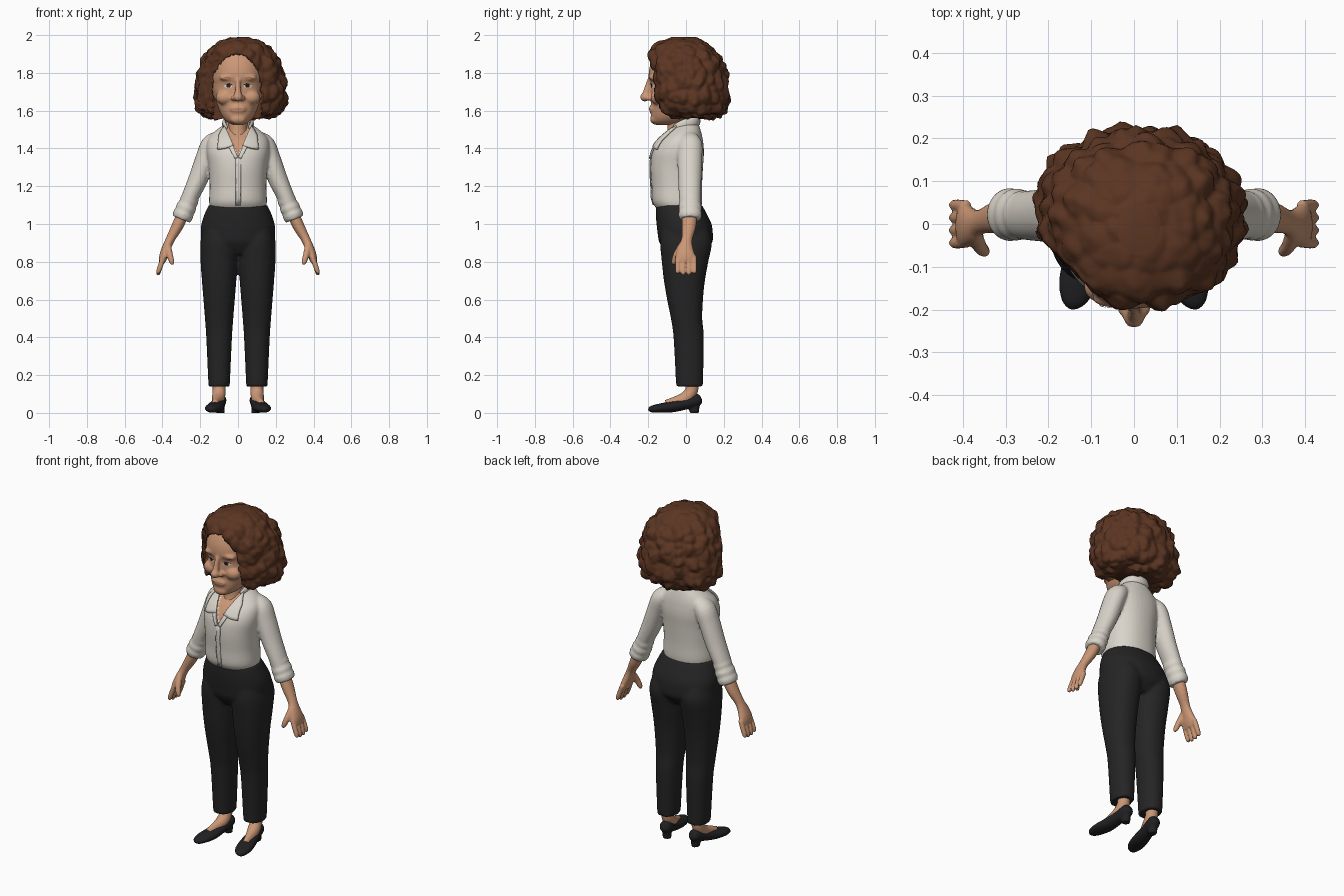
import bpy, bmesh, math
from mathutils import Vector, noise
from mathutils.bvhtree import BVHTree

if "Cube" in bpy.data.objects:
    bpy.data.objects.remove(bpy.data.objects["Cube"])

Z, Y = Vector((0, 0, 1)), Vector((0, 1, 0))


def material(name, rgb):
    m = bpy.data.materials.new(name)
    m.diffuse_color = (*rgb, 1)
    m.use_nodes = True
    m.node_tree.nodes["Principled BSDF"].inputs["Base Color"].default_value = m.diffuse_color
    return m


SKIN = material("skin", (0.60, 0.31, 0.18))
SHIRT = material("cream_cotton", (0.70, 0.66, 0.59))
HAIR = material("brown_hair", (0.105, 0.036, 0.016))
CLOTH = material("black_cloth", (0.018, 0.018, 0.019))
SHOE = material("black_leather", (0.015, 0.015, 0.017))
WHITE = material("eye_white", (0.70, 0.66, 0.60))
DARK = material("dark_iris", (0.02, 0.013, 0.01))
LIP = material("lips", (0.50, 0.22, 0.14))
BROW = material("brow", (0.36, 0.17, 0.09))


def smooth_rows(rows, sub):
    """Catmull-Rom interpolation of rows of numbers."""
    out = []
    for i in range(len(rows) - 1):
        a, b, c, d = (rows[min(max(i + k, 0), len(rows) - 1)] for k in (-1, 0, 1, 2))
        for s in range(sub):
            t = s / sub
            out.append([q + 0.5 * t * (r - p + t * (2*p - 5*q + 4*r - w + t * (3*(q - r) + w - p)))
                        for p, q, r, w in zip(a, b, c, d)])
    return out + [list(rows[-1])]


def skin_rings(bm, rings):
    vs = [[bm.verts.new(p) for p in ring] for ring in rings]
    n = len(vs[0])
    for a, b in zip(vs, vs[1:]):
        for i in range(n):
            bm.faces.new((a[i], a[(i+1) % n], b[(i+1) % n], b[i]))
    bm.faces.new(vs[0])
    bm.faces.new(vs[-1])


def loft(bm, rows, cx=0.0, n=40, sub=5, p=2.0):
    """Stack of level rings; each row is height, half width, front y, back y."""
    rings = []
    for z, rx, yf, yb in smooth_rows(rows, sub):
        ring = []
        for i in range(n):
            a = math.tau * i / n
            c, s = math.cos(a), math.sin(a)
            ring.append((cx + rx * math.copysign(abs(c) ** (2/p), c),
                         (yf + yb) / 2 + (yb - yf) / 2 * math.copysign(abs(s) ** (2/p), s), z))
        rings.append(ring)
    skin_rings(bm, rings)


def tube(bm, rows, side=1, ref=Y, n=20, sub=4):
    """Swept oval; each row is x, y, z, side radius, radius toward ref."""
    rows = [(side * r[0], *r[1:]) for r in smooth_rows(rows, sub)]
    pts = [Vector(r[:3]) for r in rows]
    rings = []
    for i, r in enumerate(rows):
        t = (pts[min(i + 1, len(pts) - 1)] - pts[max(i - 1, 0)]).normalized()
        u = t.cross(ref).normalized()
        v = u.cross(t)
        rings.append([pts[i] + u * r[3] * math.cos(math.tau*k/n) + v * r[4] * math.sin(math.tau*k/n)
                      for k in range(n)])
    skin_rings(bm, rings)


def ball(bm, c, r):
    vs = bmesh.ops.create_uvsphere(bm, u_segments=20, v_segments=12, radius=1)["verts"]
    for v in vs:
        v.co = Vector([c[k] + v.co[k] * r[k] for k in range(3)])


def finish(bm, name, mat, voxel=0, relax=3):
    """Make the object; with a voxel size its overlapping parts are fused."""
    bmesh.ops.recalc_face_normals(bm, faces=bm.faces)
    me = bpy.data.meshes.new(name)
    bm.to_mesh(me)
    bm.free()
    ob = bpy.data.objects.new(name, me)
    bpy.context.collection.objects.link(ob)
    if voxel:
        m = ob.modifiers.new("fuse", "REMESH")
        m.mode, m.voxel_size = "VOXEL", voxel
        s = ob.modifiers.new("relax", "SMOOTH")
        s.factor, s.iterations = 0.5, relax
        dg = bpy.context.evaluated_depsgraph_get()
        fused = bpy.data.meshes.new_from_object(ob.evaluated_get(dg))
        ob.modifiers.clear()
        ob.data = fused
    ob.data.materials.clear()
    ob.data.materials.append(mat)
    for f in ob.data.polygons:
        f.use_smooth = True
    return ob


def tree(ob):
    return BVHTree.FromPolygons([v.co.copy() for v in ob.data.vertices],
                                [tuple(f.vertices) for f in ob.data.polygons])


def plate(name, bvh, outline, mat, off, thick=0.0):
    """Thin piece with an x,z outline laid on the front of a surface."""
    pts = []
    for a, b in zip(outline, outline[1:] + outline[:1]):
        pts += [Vector(a).lerp(Vector(b), k / 3) for k in range(3)]
    mid = sum(pts, Vector((0, 0))) / len(pts)
    bm = bmesh.new()
    rings = []
    for k in (0.04, 0.35, 0.7, 1.0):
        ring = []
        for q in pts:
            x, z = mid.lerp(q, k)
            hit = bvh.ray_cast(Vector((x, -1, z)), Y)[0]
            ring.append((x, (hit.y if hit else -0.05) - off, z))
        rings.append([bm.verts.new(p) for p in ring])
    n = len(pts)
    for a, b in zip(rings, rings[1:]):
        for i in range(n):
            bm.faces.new((a[i], a[(i+1) % n], b[(i+1) % n], b[i]))
    bm.faces.new(rings[0])
    ob = finish(bm, name, mat)
    if thick:
        m = ob.modifiers.new("thickness", "SOLIDIFY")
        m.thickness, m.offset = thick, 0


def oval(x, z, rx, rz, n=8):
    return [(x + rx * math.cos(math.tau*k/n), z + rz * math.sin(math.tau*k/n)) for k in range(n)]


# Trousers: hips fused with two tapering legs
bm = bmesh.new()
loft(bm, [(.84, .12, -.10, .09), (.90, .185, -.14, .138), (.95, .196, -.15, .142), (1.0, .194, -.156, .135),
          (1.05, .178, -.160, .112), (1.10, .155, -.160, .085)], p=2.2)
for s in (1, -1):
    loft(bm, [(.14, .054, -.05, .088), (.16, .057, -.053, .09), (.4, .068, -.066, .094), (.5, .075, -.08, .086),
              (.6, .083, -.1, .09), (.7, .091, -.117, .1), (.8, .098, -.128, .118),
              (.9, .099, -.137, .137), (.97, .085, -.13, .12)], cx=.1 * s, p=2.2)
finish(bm, "trousers", CLOTH, .009)

# Blouse: torso, sleeves and rolled cuffs
bm = bmesh.new()
loft(bm, [(1.08, .145, -.155, .08), (1.12, .153, -.178, .085), (1.2, .15, -.182, .085), (1.3, .155, -.188, .09),
          (1.38, .166, -.178, .095), (1.44, .162, -.145, .09), (1.48, .135, -.105, .082),
          (1.52, .085, -.065, .07), (1.54, .062, -.05, .06)], p=2.2)
for s in (1, -1):
    tube(bm, [(.10, .015, 1.455, .04, .05), (.14, .02, 1.42, .055, .066), (.17, .02, 1.35, .054, .066),
              (.21, .02, 1.24, .052, .062), (.25, .02, 1.15, .046, .058), (.285, .02, 1.06, .044, .052)], s)
    for x, z, r in ((.258, 1.125, .05), (.275, 1.085, .054), (.29, 1.05, .055)):
        tube(bm, [(x - .010, .022, z + .025, r - .008, r), (x, .022, z, r, r + .008),
                  (x + .010, .022, z - .025, r - .006, r)], s)
blouse = finish(bm, "blouse", SHIRT, .008, 2)
blouse_tree = tree(blouse)

# Open neckline: skin-coloured V sunk into the blouse
blouse.data.materials.append(SKIN)
in_v = lambda c: c.y < -.02 and 1.36 < c.z < 1.58 and abs(c.x) < (c.z - 1.36) * .42
for f in blouse.data.polygons:
    f.material_index = int(in_v(f.center))
for v in blouse.data.vertices:
    if in_v(v.co):
        v.co.y += .01

# Collar, lapels and button placket
for s, tag in ((1, "left"), (-1, "right")):
    plate("lapel_" + tag, blouse_tree, [(.072 * s, 1.522), (.05 * s, 1.475), (.024 * s, 1.415), (.07 * s, 1.40),
          (.108 * s, 1.395), (.10 * s, 1.47)], SHIRT, .010, .012)
    plate("neck_edge_" + tag, blouse_tree, [(.034 * s, 1.43), (.0, 1.352), (.016 * s, 1.345), (.056 * s, 1.42)],
          SHIRT, .006, .01)
plate("placket", blouse_tree, [(-.012, 1.10), (.014, 1.10), (.014, 1.36), (-.012, 1.36)], SHIRT, .004, .006)
bm = bmesh.new()
tube(bm, [(.064, -.06, 1.505, .009, .02), (.074, -.01, 1.53, .01, .024), (.055, .045, 1.542, .01, .024),
          (0, .066, 1.545, .01, .024), (-.055, .045, 1.542, .01, .024), (-.074, -.01, 1.53, .01, .024),
          (-.064, -.06, 1.505, .009, .02)], ref=Z)
finish(bm, "collar", SHIRT)

# Neck
bm = bmesh.new()
loft(bm, [(1.42, .06, -.12, .03), (1.48, .054, -.102, .03), (1.53, .05, -.096, .035), (1.6, .052, -.09, .045)])
finish(bm, "neck", SKIN)

# Forearms and hands
for s, tag in ((1, "left"), (-1, "right")):
    bm = bmesh.new()
    tube(bm, [(.28, .02, 1.08, .032, .04), (.32, .016, .99, .031, .038), (.358, .005, .92, .024, .029),
              (.38, -.003, .87, .024, .042), (.394, -.003, .83, .023, .052), (.402, -.002, .80, .017, .05)], s)
    for i in range(4):
        y = -.042 + .028 * i
        tip = .725 + .008 * abs(i - 1.5)
        tube(bm, [(.392, y, .83, .014, .014), (.412, y * 1.05, .775, .014, .014),
                  (.422, y * 1.05, tip + .01, .012, .012), (.424, y * 1.05, tip, .006, .006)], s, n=12)
    tube(bm, [(.372, -.02, .89, .018, .018), (.362, -.05, .84, .017, .017), (.350, -.064, .80, .014, .014),
              (.345, -.066, .785, .007, .007)], s, n=12)
    finish(bm, "hand_" + tag, SKIN, .006, 2)

    # Feet and low-heeled pumps
    bm = bmesh.new()
    tube(bm, [(.10, .03, .18, .034, .034), (.10, .03, .12, .034, .034), (.104, .0, .08, .034, .034),
              (.114, -.05, .052, .036, .026), (.124, -.10, .036, .034, .02)], s, ref=Vector((1, 0, 0)))
    finish(bm, "foot_" + tag, SKIN)
    bm = bmesh.new()
    tube(bm, [(.092, .080, .078, .016, .018), (.095, .060, .070, .034, .034), (.104, .0, .050, .038, .032),
              (.118, -.08, .032, .046, .030), (.132, -.14, .025, .045, .024), (.142, -.182, .020, .029, .018),
              (.145, -.200, .018, .008, .007)], s, ref=Z)
    loft(bm, [(0, .024, .018, .068), (.03, .025, .016, .072), (.07, .03, .01, .078)], cx=.095 * s, n=20)
    finish(bm, "shoe_" + tag, SHOE, .006, 2)

# Head with nose, cheeks, brow, lips, chin and ears
bm = bmesh.new()
loft(bm, [(1.525, .03, -.165, -.05), (1.545, .064, -.180, 0), (1.58, .09, -.186, .04), (1.64, .113, -.184, .07),
          (1.70, .131, -.187, .1), (1.74, .136, -.186, .1), (1.78, .138, -.198, .1), (1.84, .132, -.190, .1),
          (1.90, .11, -.16, .09), (1.95, .06, -.10, .05)], p=2.15)
tube(bm, [(0, -.19, 1.765, .014, .012), (0, -.205, 1.72, .016, .014), (0, -.213, 1.675, .022, .022)],
     ref=Vector((1, 0, 0)))
ball(bm, (0, -.218, 1.672), (.025, .025, .024))
ball(bm, (0, -.182, 1.608), (.042, .014, .022))
ball(bm, (0, -.168, 1.555), (.042, .022, .026))
for s in (1, -1):
    ball(bm, (.022 * s, -.197, 1.667), (.017, .02, .015))
    ball(bm, (.068 * s, -.145, 1.67), (.05, .042, .04))
    ball(bm, (.052 * s, -.170, 1.775), (.048, .026, .018))
    ball(bm, (.140 * s, -.03, 1.70), (.014, .028, .04))
head = finish(bm, "head", SKIN, .007, 3)
head_tree = tree(head)

# Painted face details
for s, tag in ((1, "left"), (-1, "right")):
    plate("eye_" + tag, head_tree, oval(.052 * s, 1.731, .023, .011), WHITE, .003)
    plate("iris_" + tag, head_tree, oval(.050 * s, 1.732, .012, .011), DARK, .005)
    plate("eyelid_" + tag, head_tree, [(.026 * s, 1.735), (.045 * s, 1.746), (.076 * s, 1.737), (.05 * s, 1.741)],
          DARK, .006)
    plate("eyebrow_" + tag, head_tree, [(.024 * s, 1.768), (.055 * s, 1.782), (.09 * s, 1.768), (.055 * s, 1.774)],
          BROW, .003)
plate("mouth", head_tree, oval(0, 1.609, .036, .007), LIP, .002)

# Curly bob: lumpy loft with a hollow for the face
bm = bmesh.new()
loft(bm, [(1.567, .13, -.05, .12), (1.58, .195, -.13, .175), (1.63, .233, -.17, .217), (1.70, .237, -.187, .222),
          (1.78, .227, -.194, .212), (1.86, .203, -.196, .187), (1.93, .155, -.178, .142), (1.968, .10, -.13, .092),
          (1.985, .05, -.07, .05)], cx=.012, n=150, sub=11, p=2.2)
for v in bm.verts:
    q = v.co.copy()
    w = q + .02 * noise.noise_vector(q * 9)
    lump = .6 - noise.voronoi(Vector((w.x * 17, w.y * 17, w.z * 14)))[0][0]
    fine = noise.noise(q * 38)
    calm = 1 if q.z < 1.88 else max(.35, 1 - (q.z - 1.88) * 7)
    q += (q - Vector((.01, .02, 1.75))).normalized() * (.042 * lump + .006 * fine) * calm
    if q.x < 0:
        q.y = max(q.y, -.25 - q.x + .01 * fine)
    dx = (q.x + .006) / (.128 + .008 * fine)
    dz = max(0, q.z - 1.70) / .195
    if q.y < -.03 and dx * dx + dz * dz < 1:
        q.y = -.03
    v.co = q
finish(bm, "curly_hair", HAIR)
